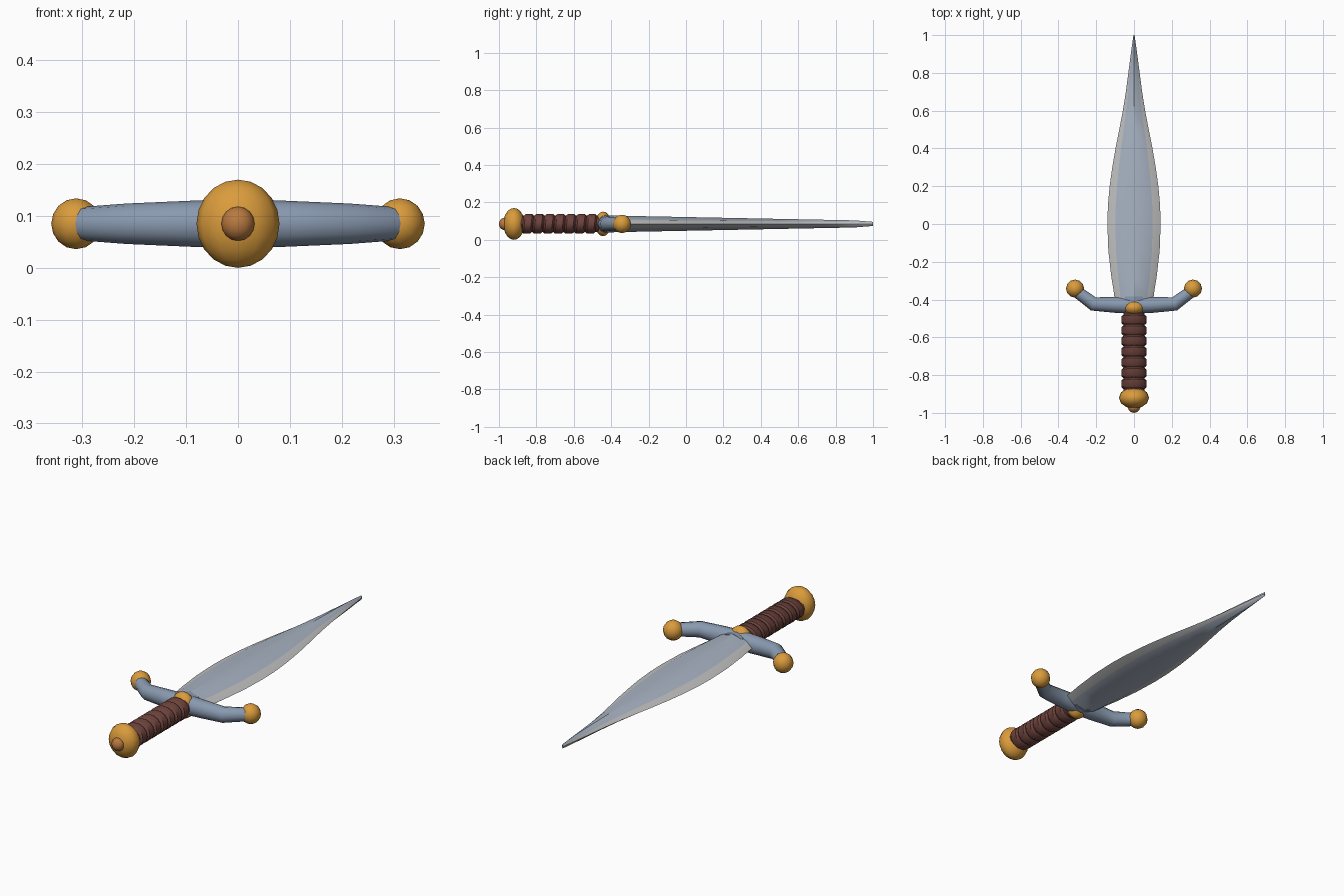
import bpy, bmesh, math
from mathutils import Vector

if "Cube" in bpy.data.objects:
    bpy.data.objects.remove(bpy.data.objects["Cube"])

ZC = 0.085  # height of the dagger's long axis


def material(name, rgb):
    m = bpy.data.materials.new(name)
    m.diffuse_color = (*rgb, 1)
    m.use_nodes = True
    m.node_tree.nodes["Principled BSDF"].inputs["Base Color"].default_value = m.diffuse_color
    return m


GOLD = material("gold", (0.70, 0.33, 0.045))
COPPER = material("copper", (0.48, 0.19, 0.05))
LEATHER = material("brown leather", (0.15, 0.055, 0.045))
STEEL = material("blue steel", (0.25, 0.32, 0.43))
BLADE = material("pale blade steel", (0.39, 0.45, 0.54))
EDGE = material("ground edge", (0.53, 0.53, 0.53))


def finish(name, bm, mats, angle=30):
    bmesh.ops.recalc_face_normals(bm, faces=bm.faces[:])
    me = bpy.data.meshes.new(name)
    bm.to_mesh(me)
    bm.free()
    for m in mats:
        me.materials.append(m)
    ob = bpy.data.objects.new(name, me)
    bpy.context.collection.objects.link(ob)
    bpy.context.view_layer.objects.active = ob
    ob.select_set(True)
    bpy.ops.object.shade_smooth_by_angle(angle=math.radians(angle))
    ob.select_set(False)
    return ob


def loft(name, sections, mats, angle=30, rule=None):
    """Skin closed cross-sections and cap both ends."""
    bm = bmesh.new()
    rings = [[bm.verts.new(p) for p in s] for s in sections]
    n = len(rings[0])
    for a, b in zip(rings, rings[1:]):
        for i in range(n):
            j = (i + 1) % n
            f = bm.faces.new((a[i], a[j], b[j], b[i]))
            if rule:
                f.material_index = rule(i)
    bm.faces.new(rings[0])
    bm.faces.new(rings[-1])
    return finish(name, bm, mats, angle)


def ellipse(y, rx, rz, n=12, tilt=0.0):
    """Cross-section around the long axis, leaning forward by tilt."""
    pts = []
    for i in range(n):
        a = 2 * math.pi * i / n
        z = rz * math.sin(a)
        pts.append(Vector((rx * math.cos(a), y + tilt * z, ZC + z)))
    return pts


def ball(name, loc, radii, mat, seg=12, rings=8):
    bm = bmesh.new()
    bmesh.ops.create_uvsphere(bm, u_segments=seg, v_segments=rings, radius=1)
    bmesh.ops.scale(bm, vec=radii, verts=bm.verts)
    bmesh.ops.translate(bm, vec=loc, verts=bm.verts)
    return finish(name, bm, [mat], 50)


# Leaf-shaped blade: central ridge, broad flats and ground edges
stations = [(-0.42, 0.100), (-0.36, 0.107), (-0.28, 0.120), (-0.14, 0.136), (0.0, 0.141),
            (0.1, 0.138), (0.2, 0.129), (0.3, 0.115), (0.4, 0.098), (0.5, 0.078),
            (0.6, 0.059), (0.7, 0.043), (0.8, 0.030), (0.9, 0.017), (1.0, 0.003)]
blade = []
for y, w in stations:
    t = 0.045 - 0.028 * (y + 0.42) / 1.42
    if y == 1.0:
        t = 0.011
    half = [(w, 0), (0.7 * w, 0.52 * t), (0, t), (-0.7 * w, 0.52 * t)]
    blade.append([Vector((x, y, ZC + z)) for x, z in half + [(-x, -z) for x, z in half]])
loft("blade", blade, [BLADE, EDGE], 26, lambda i: 1 if i % 4 in (0, 3) else 0)

# Collar where the blade enters the guard
loft("blade_collar", [ellipse(-0.43, 0.066, 0.046, 8), ellipse(-0.385, 0.066, 0.046, 8)], [STEEL])

# Crossguard: tapering tube swept forward at both ends
path = [(0.32, -0.345, 0.031, 0.031, 40), (0.215, -0.423, 0.037, 0.039, 20),
        (0.10, -0.428, 0.042, 0.044, 3), (0, -0.430, 0.045, 0.048, 0)]
full = [(-x, y, h, v, -a) for x, y, h, v, a in path] + path[-2::-1]
guard = []
for x, y, h, v, a in full:
    side = Vector((-math.sin(math.radians(a)), math.cos(math.radians(a)), 0))
    guard.append([Vector((x, y, ZC)) + side * (h * math.cos(k * math.pi / 6))
                  + Vector((0, 0, v * math.sin(k * math.pi / 6))) for k in range(12)])
loft("crossguard", guard, [STEEL], 35)
for s, label in ((-1, "left"), (1, "right")):
    ball("guard_ball_" + label, (s * 0.312, -0.342, ZC), (0.048, 0.048, 0.049), GOLD)

# Gold boss at the centre of the guard
ball("guard_boss", (0, -0.443, ZC), (0.06, 0.042, 0.066), GOLD)

# Grip core with slightly leaning leather wraps
loft("grip_core", [ellipse(-0.89, 0.056, 0.044), ellipse(-0.45, 0.056, 0.044)], [LEATHER], 35)
pitch = 0.0565
for k in range(7):
    y = -0.846 + k * pitch
    prof = [(-0.027, 0.85), (-0.018, 1.0), (0.018, 1.0), (0.027, 0.85)]
    loft("grip_wrap_%d" % (k + 1),
         [ellipse(y + d, 0.066 * r, 0.053 * r, 14, 0.12) for d, r in prof], [LEATHER], 40)

# Pommel and its end knob
ball("pommel", (0, -0.920, ZC), (0.08, 0.057, 0.085), GOLD, 12, 10)
ball("pommel_knob", (0, -0.971, ZC), (0.032, 0.029, 0.033), COPPER)
